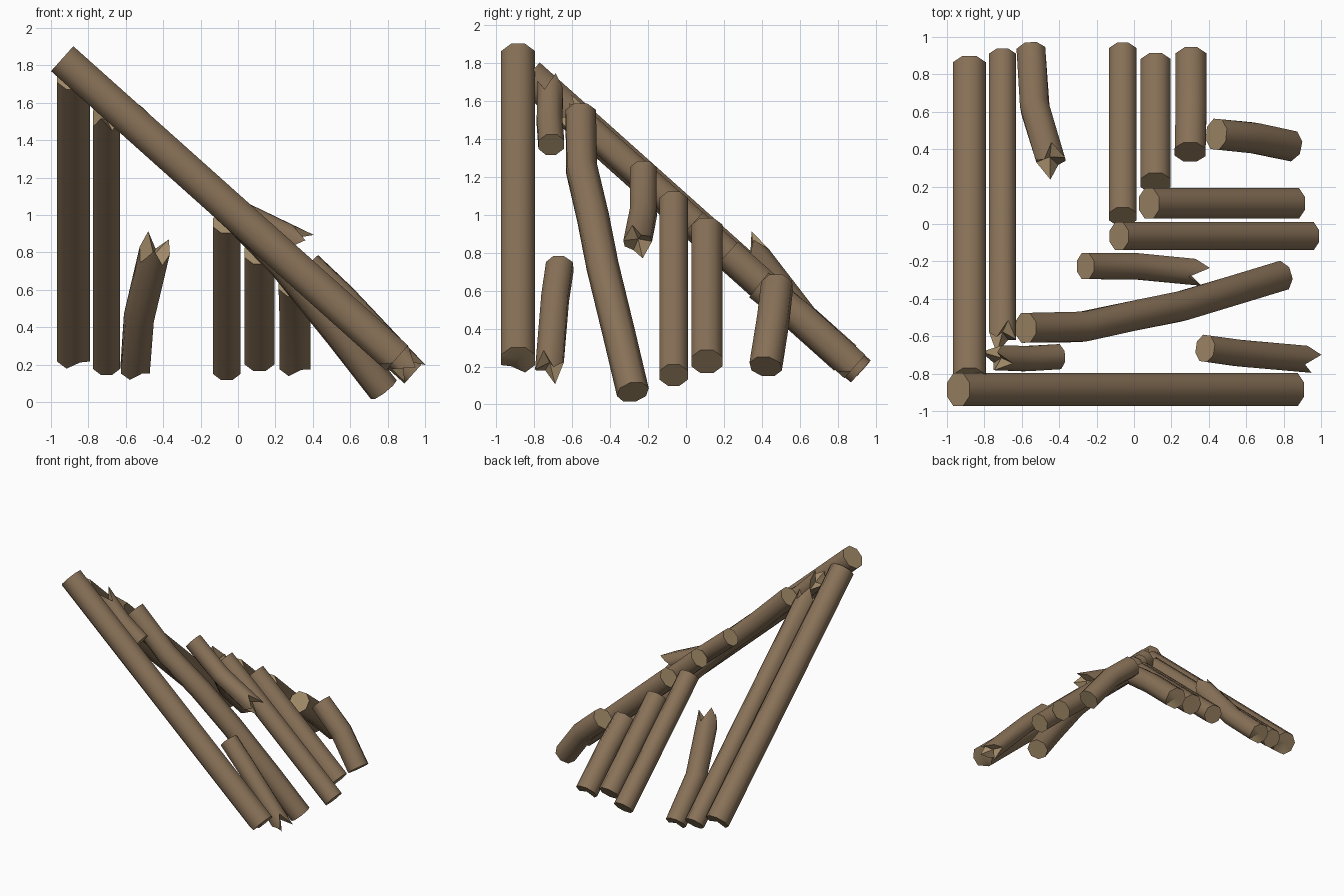
import bpy, bmesh, math
from mathutils import Vector

if "Cube" in bpy.data.objects:
    bpy.data.objects.remove(bpy.data.objects["Cube"])


def material(name, rgb):
    m = bpy.data.materials.new(name)
    m.diffuse_color = (*rgb, 1)
    m.use_nodes = True
    m.node_tree.nodes["Principled BSDF"].inputs["Base Color"].default_value = m.diffuse_color
    return m


BARK = material("brown bark", (0.25, 0.168, 0.098))
WOOD = material("pale cut wood", (0.36, 0.255, 0.14))
SIDES = 8
FLAT = [0] * SIDES
# outward offsets of the end ring for splintered ends
SPLINTER = [0.05, -0.05, 0.07, 0.0, -0.06, 0.06, -0.04, 0.0]
CHIP = [0, 0, 0, 0, 0, 0, -0.05, 0.0]


def log(name, pts, r, start=FLAT, end=FLAT):
    """Eight-sided log swept along pts, with flat or splintered ends."""
    pts = [Vector(p) for p in pts]
    n = len(pts)
    bm = bmesh.new()
    rings = []
    for i, p in enumerate(pts):
        a, b = pts[max(i - 1, 0)], pts[min(i + 1, n - 1)]
        t = (b - a).normalized()
        side = t.cross(Vector((0, 0, 1))).normalized()
        up = side.cross(t)
        ring = []
        for k in range(SIDES):
            ang = 2 * math.pi * (k + 0.5) / SIDES
            q = p + r * 1.04 * (math.cos(ang) * side + math.sin(ang) * up)
            if i == 0:
                q -= t * start[k]
            if i == n - 1:
                q += t * end[k]
            ring.append(bm.verts.new(q))
        rings.append(ring)
    for a, b in zip(rings, rings[1:]):
        for k in range(SIDES):
            j = (k + 1) % SIDES
            bm.faces.new((a[k], a[j], b[j], b[k])).smooth = True
    # pale end grain, hollowed when splintered
    for ring, offs, c, d in ((rings[0], start, pts[0], pts[1]),
                             (rings[-1], end, pts[-1], pts[-2])):
        depth = 0.03 if offs is SPLINTER else 0.0
        centre = bm.verts.new(c + (d - c).normalized() * depth)
        for k in range(SIDES):
            f = bm.faces.new((ring[k], ring[(k + 1) % SIDES], centre))
            f.material_index = 1
    bmesh.ops.recalc_face_normals(bm, faces=bm.faces)
    me = bpy.data.meshes.new(name)
    bm.to_mesh(me)
    bm.free()
    me.materials.append(BARK)
    me.materials.append(WOOD)
    ob = bpy.data.objects.new(name, me)
    bpy.context.collection.objects.link(ob)
    return ob


def slope(v):
    """Height of the roof plane at distance v along its fall."""
    return 0.995 - 0.894 * v


def x_log(name, y, x0, x1, r, **kw):
    xm = (x0 + x1) / 2
    log(name, [(x, y, slope(x)) for x in (x0, xm, x1)], r, **kw)


def y_log(name, x, y0, y1, r, **kw):
    ym = (y0 + y1) / 2
    log(name, [(x, y, slope(y)) for y in (y0, ym, y1)], r, **kw)


# logs falling to the right
x_log("right_long_log", -0.885, -0.94, 0.85, 0.093, end=CHIP)
x_log("right_inner_log", -0.065, -0.08, 0.94, 0.078)
x_log("right_short_log", 0.11, 0.08, 0.86, 0.085)
log("right_top_stub", [(-0.73, -0.715, 1.65), (-0.58, -0.72, 1.50), (-0.41, -0.71, 1.37)],
    0.07, start=SPLINTER)
log("right_low_broken_log", [(0.38, -0.665, 0.73), (0.56, -0.69, 0.56), (0.90, -0.72, 0.20)],
    0.074, end=SPLINTER)
log("right_bent_log", [(-0.58, -0.555, 1.53), (-0.28, -0.55, 1.24), (0.0, -0.49, 0.985),
                       (0.25, -0.44, 0.73), (0.55, -0.35, 0.36), (0.78, -0.28, 0.065)], 0.083)
log("right_middle_broken_log", [(-0.26, -0.225, 1.23), (0.0, -0.225, 1.01), (0.31, -0.255, 0.86)],
    0.073, end=SPLINTER)
log("right_end_log", [(0.44, 0.48, 0.625), (0.64, 0.46, 0.45), (0.83, 0.42, 0.20)], 0.085)

# logs falling to the back
y_log("back_long_log", -0.88, -0.83, 0.84, 0.092, end=CHIP)
y_log("back_second_log", -0.703, -0.60, 0.89, 0.076, start=SPLINTER)
y_log("back_inner_log", -0.06, 0.04, 0.92, 0.077)
y_log("back_short_log", 0.115, 0.22, 0.86, 0.084)
log("back_end_log", [(0.30, 0.385, 0.63), (0.305, 0.60, 0.46), (0.305, 0.89, 0.20)],
    0.086, end=CHIP)
log("back_broken_log", [(-0.445, 0.34, 0.81), (-0.53, 0.62, 0.45), (-0.55, 0.92, 0.175)],
    0.08, start=SPLINTER, end=CHIP)

# smooth bark with crisp ends
for ob in bpy.context.collection.objects:
    ob.select_set(True)
    bpy.context.view_layer.objects.active = ob
bpy.ops.object.shade_smooth_by_angle(angle=math.radians(50))
